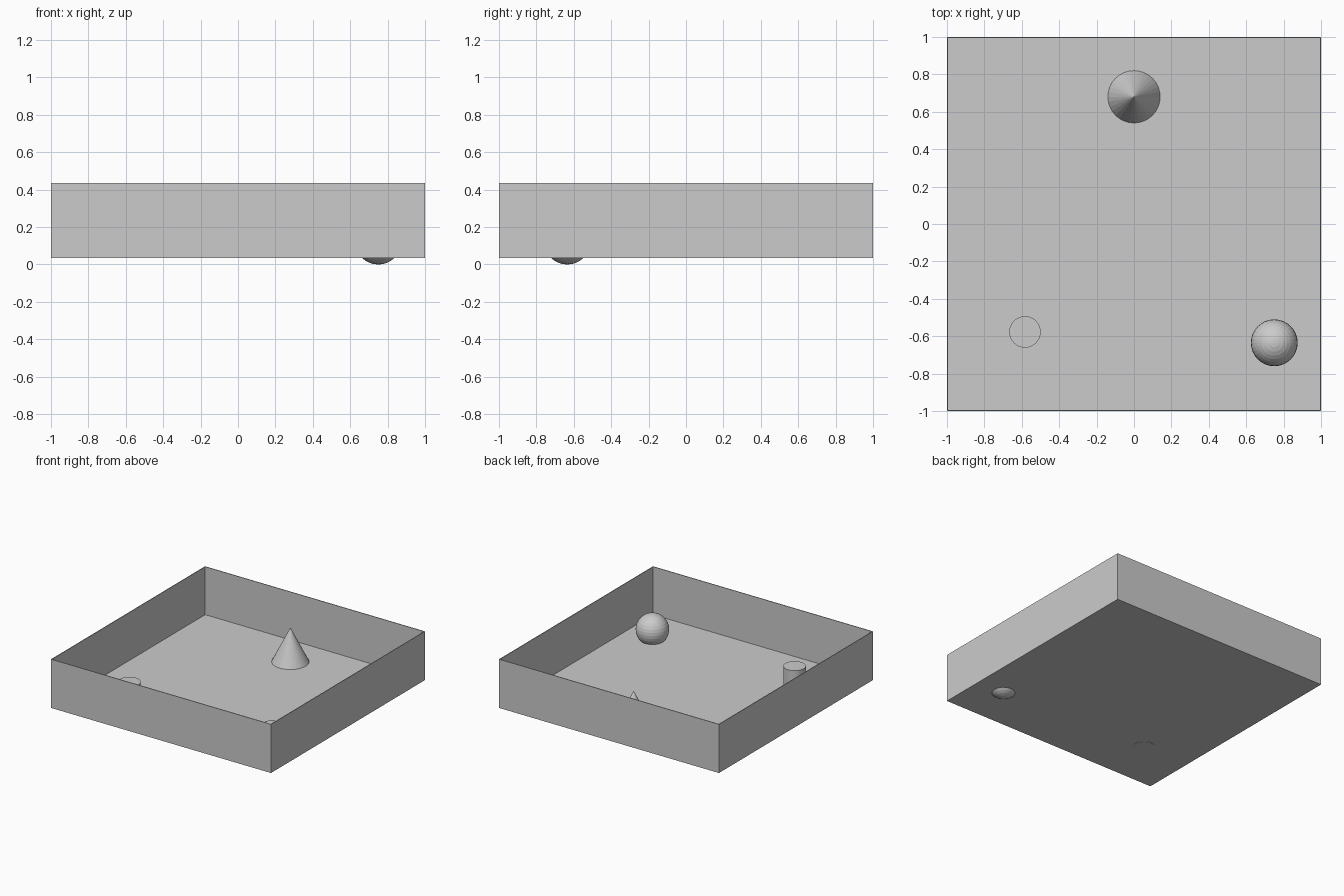
import bpy, bmesh

if "Cube" in bpy.data.objects:
    bpy.data.objects.remove(bpy.data.objects["Cube"])

FLOOR = 0.036

# Open tray: a box without its top face, given a very thin wall
bm = bmesh.new()
bmesh.ops.create_cube(bm, size=1)
for v in bm.verts:
    v.co.x *= 2
    v.co.y *= 2
    v.co.z = FLOOR + (v.co.z + 0.5) * 0.4
lid = [f for f in bm.faces if f.normal.z > 0.9]
bmesh.ops.delete(bm, geom=lid, context='FACES_ONLY')
mesh = bpy.data.meshes.new("tray")
bm.to_mesh(mesh)
bm.free()
tray = bpy.data.objects.new("tray", mesh)
bpy.context.collection.objects.link(tray)
wall = tray.modifiers.new("wall", 'SOLIDIFY')
wall.thickness = 0.006
wall.offset = -1
wall.use_even_offset = True

# Cone standing on the floor
r = 0.143
bpy.ops.mesh.primitive_cone_add(vertices=32, radius1=r, depth=2 * r,
                                location=(0, 0.68, FLOOR + r))
bpy.context.object.name = "cone"

# Ball sunk through the floor
bpy.ops.mesh.primitive_uv_sphere_add(segments=32, ring_count=16, radius=0.125,
                                     location=(0.75, -0.635, 0.125))
bpy.context.object.name = "ball"

# Short cylinder, just poking through the floor
bpy.ops.mesh.primitive_cylinder_add(vertices=32, radius=0.084, depth=0.168,
                                    location=(-0.583, -0.577, 0.118))
bpy.context.object.name = "cylinder"
